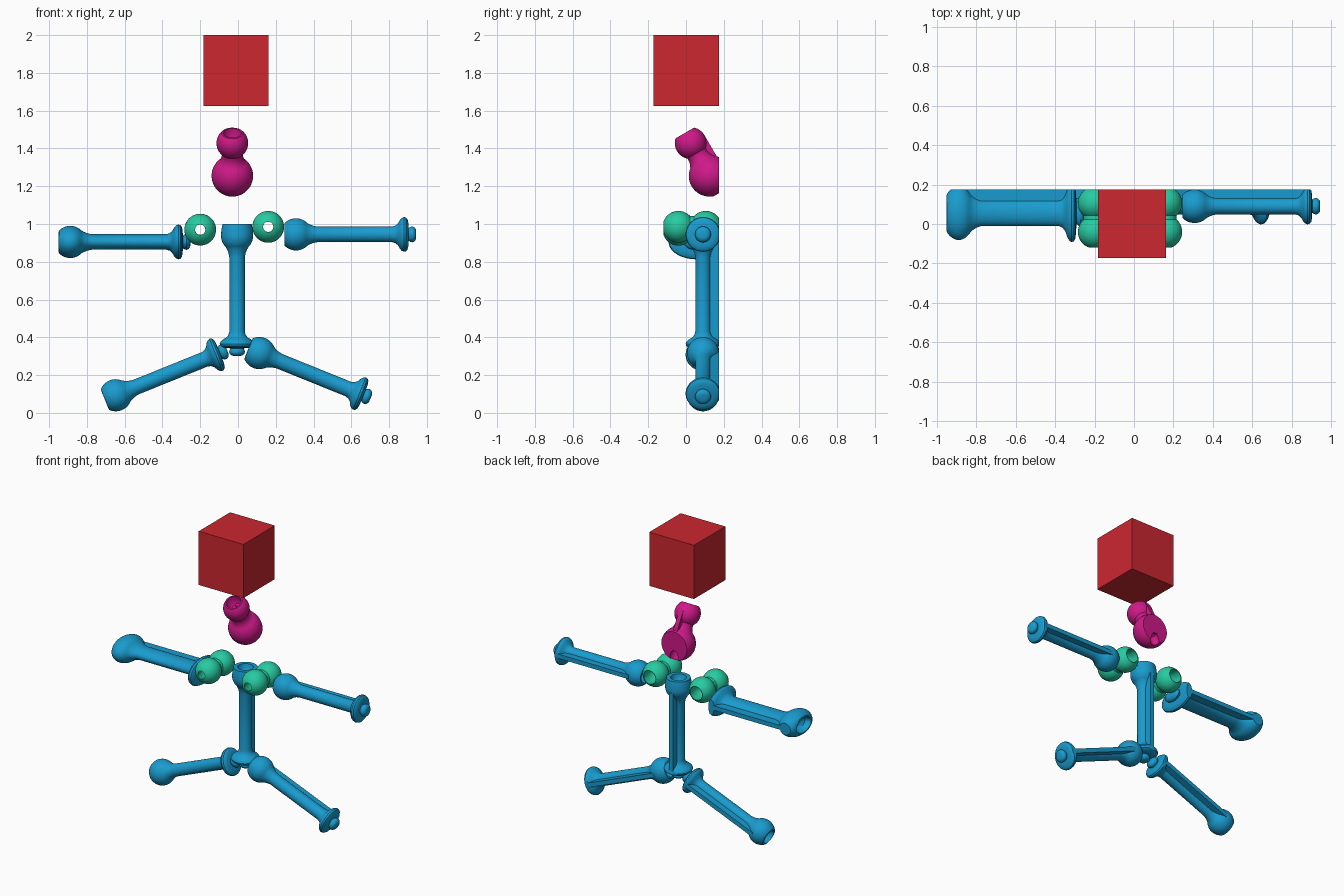
import bpy, bmesh
from math import sin, cos, radians
from mathutils import Matrix, Vector

if "Cube" in bpy.data.objects:
    bpy.data.objects.remove(bpy.data.objects["Cube"])

BACK = 0.174  # flat printing plane at the back of every part


def material(name, rgb):
    m = bpy.data.materials.new(name)
    m.diffuse_color = (*rgb, 1)
    m.use_nodes = True
    m.node_tree.nodes["Principled BSDF"].inputs["Base Color"].default_value = m.diffuse_color
    return m


BLUE = material("blue", (0.01, 0.33, 0.62))
GREEN = material("green", (0.02, 0.60, 0.36))
PINK = material("pink", (0.62, 0.01, 0.25))
RED = material("red", (0.60, 0.02, 0.03))


def finish(name, bm, matrix, mat, cut=True):
    bmesh.ops.transform(bm, matrix=matrix, verts=bm.verts)
    bmesh.ops.recalc_face_normals(bm, faces=bm.faces)
    me = bpy.data.meshes.new(name)
    bm.to_mesh(me)
    bm.free()
    me.materials.append(mat)
    ob = bpy.data.objects.new(name, me)
    bpy.context.collection.objects.link(ob)
    bpy.ops.object.select_all(action='DESELECT')
    ob.select_set(True)
    bpy.context.view_layer.objects.active = ob
    if cut:
        mod = ob.modifiers.new("flat_back", 'BOOLEAN')
        mod.operation = 'DIFFERENCE'
        mod.solver = 'EXACT'
        mod.object = cutter
        bpy.ops.object.modifier_apply(modifier=mod.name)
    bpy.ops.object.shade_smooth_by_angle(angle=radians(35))
    return ob


def box(x0, x1, y0, y1, z0, z1):
    bm = bmesh.new()
    bmesh.ops.create_cube(bm, size=1)
    for v in bm.verts:
        v.co = Vector((x0 if v.co.x < 0 else x1, y0 if v.co.y < 0 else y1,
                       z0 if v.co.z < 0 else z1))
    return bm


def arc(c, r, a0, a1, n=12):
    angs = [radians(a0 + (a1 - a0) * i / n) for i in range(n + 1)]
    return [(c + r * cos(a), r * sin(a)) for a in angs]


def lathe(profile, closed=False, n=48):
    # revolve (distance along x, radius) points round the x axis
    bm = bmesh.new()
    rings = []
    for x, r in profile:
        if r < 1e-6:
            rings.append([bm.verts.new((x, 0, 0))] * n)
        else:
            rings.append([bm.verts.new((x, r * cos(6.2831853 * i / n),
                                        r * sin(6.2831853 * i / n))) for i in range(n)])
    pairs = list(zip(rings, rings[1:]))
    if closed:
        pairs.append((rings[-1], rings[0]))
    for a, b in pairs:
        for i in range(n):
            j = (i + 1) % n
            bm.faces.new(list(dict.fromkeys((a[i], a[j], b[j], b[i]))))
    return bm


cutter = finish("back_cutter", box(-3, 3, BACK, 3, -3, 4), Matrix(), RED, cut=False)
cutter.hide_render = True

# Head block
finish("head", box(-0.183, 0.162, -0.172, BACK, 1.625, 2.0), Matrix(), RED, cut=False)


# Limb bones: socket ball, shaft, flange, peg, and a rib to the flat back
def bone(name, x, y, z, angle, depth=1.0, cup=False):
    ball = arc(0.062, 0.085, 135, 45)
    if cup:
        ball = [(0, 0.077), (0.03, 0.083)] + arc(0.062, 0.085, 90, 45)
    profile = [(0.06, 0), (0.057, 0.025), (0.04, 0.042), (0, 0.05)] + ball + [
        (0.135, 0.053), (0.152, 0.046), (0.175, 0.041),
        (0.57, 0.041), (0.588, 0.046), (0.602, 0.058), (0.612, 0.076),
        (0.622, 0.087), (0.634, 0.092), (0.645, 0.089), (0.653, 0.079), (0.657, 0.06),
        (0.658, 0.034), (0.668, 0.04), (0.678, 0.042), (0.688, 0.038),
        (0.696, 0.028), (0.698, 0.018), (0.698, 0)]
    m = (Matrix.Translation((x, y, z)) @ Matrix.Rotation(radians(angle), 4, 'Y')
         @ Matrix.Diagonal((1, depth, 1, 1)))
    finish(name, lathe(profile), m, BLUE)
    finish(name + "_rib", box(0.08, 0.625, 0.01, 0.092, -0.015, 0.015), m, BLUE)


bone("torso", -0.005, 0.09, 1.0, 90, cup=True)
bone("left_arm", -0.95, 0.055, 0.905, 0, depth=1.6)
bone("right_arm", 0.245, 0.09, 0.945, 0)
bone("left_leg", -0.705, 0.09, 0.07, -22)
bone("right_leg", 0.055, 0.09, 0.34, 22)

# Shoulder joints: two fused hollow balls along y
shoulder = (arc(0, 0.084, 161, 42, 18) + arc(0.145, 0.084, 138, 35, 14) + [
    (0.213, 0.045), (0.17, 0.048), (0.125, 0.044), (0.1, 0.027), (0.05, 0.027),
    (0.03, 0.04), (0, 0.047), (-0.04, 0.043), (-0.07, 0.027)])
for name, x, z in (("left_shoulder", -0.2, 0.97), ("right_shoulder", 0.16, 0.985)):
    m = Matrix.Translation((x, -0.04, z)) @ Matrix.Rotation(radians(90), 4, 'Z')
    finish(name, lathe(shoulder, closed=True), m, GREEN)

# Neck: leaning large and small balls, socket at each end
neck = ([(-0.035, 0), (-0.04, 0.018), (-0.055, 0.028)] + arc(0, 0.11, 162, 38, 20)
        + [(0.11, 0.058), (0.125, 0.056)] + arc(0.2, 0.084, 138, 43, 14)
        + [(0.262, 0.048), (0.225, 0.043), (0.205, 0.027), (0.2, 0)])
m = Matrix(((0, 0, -1, -0.03), (-0.5, 0.866, 0, 0.125),
            (0.866, 0.5, 0, 1.255), (0, 0, 0, 1)))
finish("neck", lathe(neck), m, PINK)
finish("neck_rib", box(0.02, 0.21, 0.01, 0.084, -0.015, 0.015), m, PINK)

bpy.data.objects.remove(cutter)
